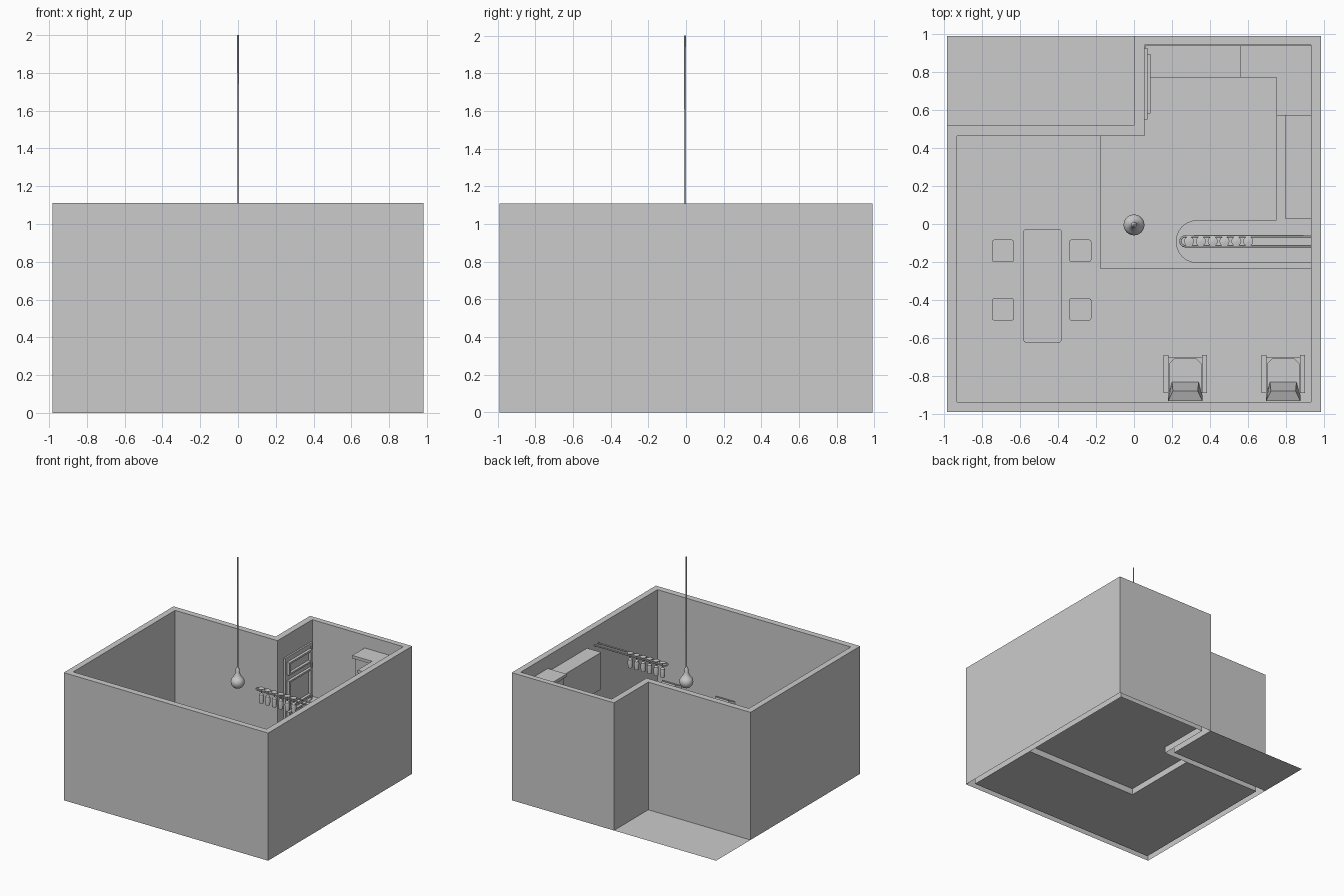
import bpy, math

if "Cube" in bpy.data.objects:
    bpy.data.objects.remove(bpy.data.objects["Cube"])

def mesh(name, verts, faces, smooth=False):
    me = bpy.data.meshes.new(name)
    me.from_pydata(verts, [], faces)
    me.update()
    ob = bpy.data.objects.new(name, me)
    bpy.context.collection.objects.link(ob)
    if smooth:
        bpy.ops.object.select_all(action='DESELECT')
        ob.select_set(True)
        bpy.context.view_layer.objects.active = ob
        bpy.ops.object.shade_smooth_by_angle(angle=math.radians(35))
    return ob

def prism(name, pts, z0, z1, bottom=True):
    n = len(pts)
    v = [(x, y, z0) for x, y in pts] + [(x, y, z1) for x, y in pts]
    f = [(i, (i + 1) % n, n + (i + 1) % n, n + i) for i in range(n)]
    f.append(tuple(range(n, 2 * n)))
    if bottom:
        f.append(tuple(reversed(range(n))))
    return mesh(name, v, f)

def rect(x0, x1, y0, y1, r=0.0, seg=4):
    if r == 0:
        return [(x0, y0), (x1, y0), (x1, y1), (x0, y1)]
    out = []
    for k, (cx, cy) in enumerate([(x1 - r, y1 - r), (x0 + r, y1 - r), (x0 + r, y0 + r), (x1 - r, y0 + r)]):
        for i in range(seg + 1):
            a = math.pi / 2 * (k + i / seg)
            out.append((cx + r * math.cos(a), cy + r * math.sin(a)))
    return out

def box(name, x0, x1, y0, y1, z0, z1):
    return prism(name, rect(x0, x1, y0, y1), z0, z1)

def lathe(name, profile, cx, cy, n=20):
    v = [(cx + r * math.cos(math.tau * i / n), cy + r * math.sin(math.tau * i / n), z)
         for r, z in profile for i in range(n)]
    f = [(k * n + i, (k + 1) * n + i, (k + 1) * n + (i + 1) % n, k * n + (i + 1) % n)
         for k in range(len(profile) - 1) for i in range(n)]
    f.append(tuple(range(n)))
    return mesh(name, v, f, True)

# walls: L-shaped hollow band, open underneath
outer = [(-.983, -.99), (.983, -.99), (.983, .99), (0, .99), (0, .518), (-.983, .518)]
inner = [(-.93, -.936), (.93, -.936), (.93, .942), (.055, .942), (.055, .464), (-.93, .464)]
H = 1.11
v = [(x, y, z) for loop, z in ((outer, 0), (outer, H), (inner, H), (inner, 0)) for x, y in loop]
f = [(k * 6 + i, k * 6 + (i + 1) % 6, k * 6 + 6 + (i + 1) % 6, k * 6 + 6 + i)
     for k in range(3) for i in range(6)]
mesh("walls", v, f)

# floors: living area, outside corner, raised kitchen platform
FZ = .055
living = [(-.93, -.936), (.93, -.936), (.93, -.235), (-.18, -.235), (-.18, .464), (-.93, .464)]
mesh("living_floor", [(x, y, 0) for x, y in living], [tuple(range(6))])
mesh("outside_floor", [(x, y, 0) for x, y in rect(-.983, 0, .518, .99)], [(0, 1, 2, 3)])
prism("kitchen_platform", [(-.18, -.235), (.93, -.235), (.93, .942), (.055, .942),
                           (.055, .464), (-.18, .464)], 0, FZ, bottom=False)

# kitchen counter with rounded bar end
def counter(d):
    y0, y1, r = -.205 + d, .02 - d, .1 - d
    pts = [(.93, y0)]
    for i in range(13):
        a = -math.pi / 2 - math.pi * i / 12
        pts.append((.33 + (r + .01) * math.cos(a), (y0 + y1) / 2 + (y1 - y0) / 2 * math.sin(a)))
    return pts + [(.75 + d, y1), (.75 + d, .77 + d), (.06, .77 + d), (.06, .94), (.93, .94)]

prism("counter_top", counter(0), .42, .445)
prism("counter_base", counter(.02), FZ, .42)

# upper cabinets in the corner and along the right wall
def corner(d):
    return [(.56 + d, .77 + d), (.75 + d, .77 + d), (.75 + d, .57 + d), (.93, .57 + d),
            (.93, .94), (.56 + d, .94)]

prism("corner_cabinet", corner(.015), .65, .975)
prism("corner_cabinet_top", corner(0), .975, 1.0)
box("side_cabinet", .795, .93, .03, .585, .65, .97)

# door with frame and two raised panels
box("door_frame_top", .055, .07, .55, .925, .9, .925)
for y in (.55, .905):
    box("door_frame_side", .055, .07, y, y + .02, FZ, .9)
box("door_leaf", .055, .064, .57, .905, FZ, .9)
for z0, z1 in ((.1, .45), (.48, .72), (.77, .88)):
    for a, b in ((0, .018), (.297, .315)):
        box("door_moulding", .064, .088, .58 + a, .58 + b, z0, z1)
    for z in (z0, z1 - .015):
        box("door_moulding", .064, .088, .598, .877, z, z + .015)

# pendant lamp
bulb = [(.055 * math.sin(a), .917 - .055 * math.cos(a))
        for a in [math.radians(d) for d in range(6, 140, 12)]]
lathe("lamp", bulb + [(.026, .975), (.017, 1.0), (.015, 1.03), (.006, 1.045), (.005, 2.0), (.0005, 2.0)], 0, -.005, 24)

# glass rail: hairpin tube from the right wall
path = [(.93, -.065)] + [(.27 + .026 * math.cos(a), -.091 + .026 * math.sin(a))
                         for a in [math.pi / 2 + math.pi * i / 8 for i in range(9)]] + [(.93, -.117)]
cu = bpy.data.curves.new("glass_rail", 'CURVE')
cu.dimensions = '3D'
cu.bevel_depth = .006
cu.bevel_resolution = 1
sp = cu.splines.new('POLY')
sp.points.add(len(path) - 1)
for p, (x, y) in zip(sp.points, path):
    p.co = (x, y, .96, 1)
rail = bpy.data.objects.new("glass_rail", cu)
bpy.context.collection.objects.link(rail)
bpy.ops.object.select_all(action='DESELECT')
rail.select_set(True)
bpy.context.view_layer.objects.active = rail
bpy.ops.object.convert(target='MESH')

# hanging stem glasses
for i in range(6):
    lathe("stem_glass", [(.001, .976), (.026, .972), (.026, .968), (.004, .962), (.004, .93), (.017, .918),
                         (.021, .895), (.018, .845), (.016, .845), (.019, .895), (.001, .92)],
          .289 + .0623 * i, -.091, 16)

# dining table
prism("table_top", rect(-.585, -.378, -.625, -.025, .022), .29, .315)
for x in (-.565, -.423):
    for y in (-.605, -.07):
        box("table_leg", x, x + .025, y, y + .025, 0, .29)

# stools
for sx in (-.748, -.342):
    for sy in (-.508, -.2):
        prism("stool_seat", rect(sx, sx + .118, sy, sy + .118, .015), .165, .19)
        for x in (sx + .01, sx + .09):
            for y in (sy + .01, sy + .09):
                box("stool_leg", x, x + .018, y, y + .018, 0, .165)

# armchairs facing the back of the room
for cx in (.27, .785):
    c = [(-.085, -.9), (.085, -.9), (.085, -.735), (.055, -.705), (-.055, -.705), (-.085, -.735)]
    prism("armchair_cushion", [(cx + x, y) for x, y in c], .12, .175)
    box("armchair_base", cx - .088, cx + .088, -.895, -.7, .09, .12)
    for s in (-1, 1):
        a, b = sorted((cx + s * .088, cx + s * .114))
        box("armchair_arm", a, b, -.89, -.69, .22, .24)
        for y in (-.885, -.715):
            box("armchair_leg", a, b, y, y + .02, 0, .22)
    # reclined backrest
    back = [(x + cx, y, z) for x, y, z in (
        (-.07, -.83, .17), (.07, -.83, .17), (.09, -.9, .14), (-.09, -.9, .14),
        (-.065, -.878, .36), (.065, -.878, .36), (.09, -.93, .34), (-.09, -.93, .34))]
    mesh("armchair_backrest", back, [(3, 2, 1, 0), (4, 5, 6, 7), (1, 5, 4, 0),
                                     (2, 6, 5, 1), (3, 7, 6, 2), (0, 4, 7, 3)])
